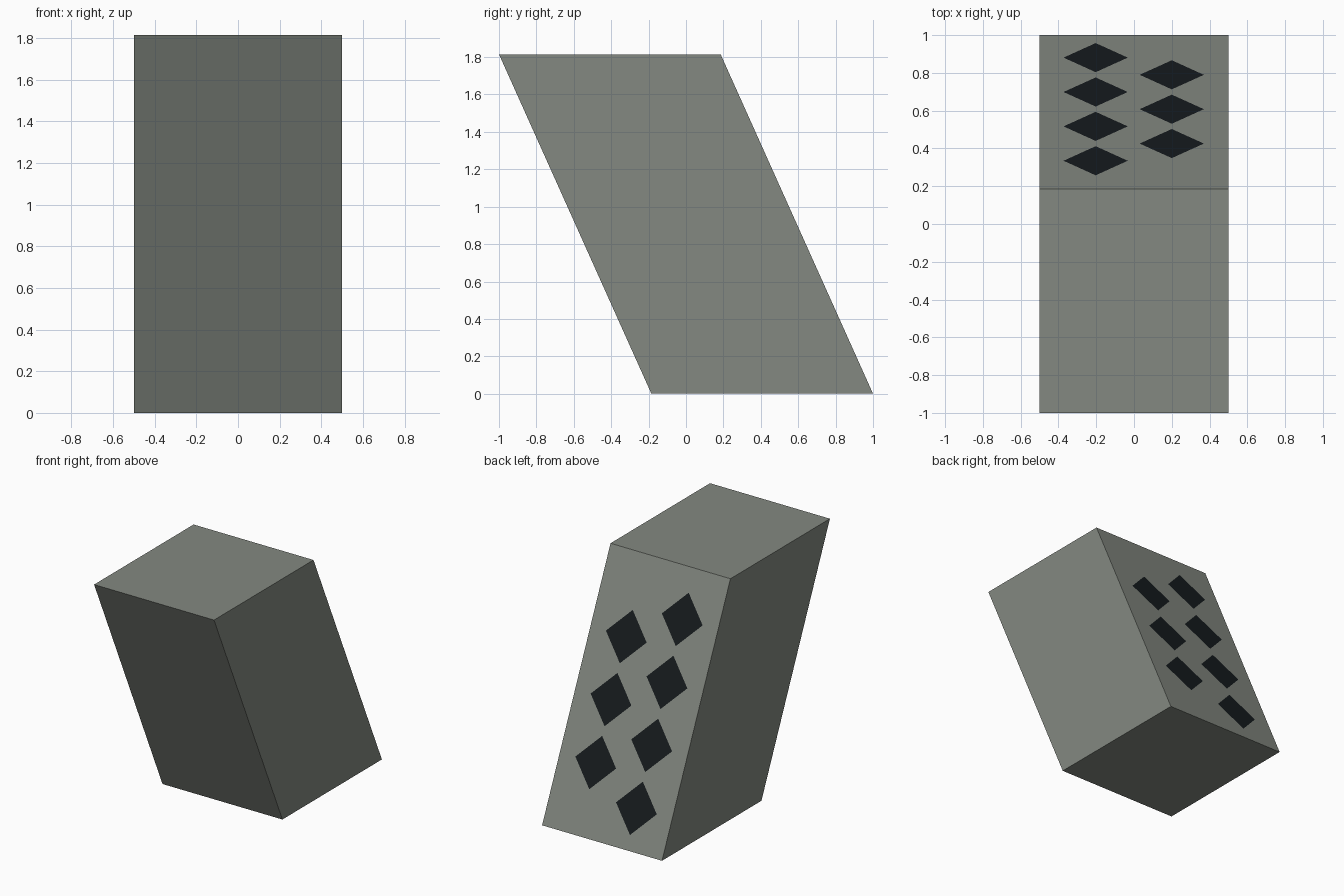
import bpy, bmesh
from mathutils import Vector

if "Cube" in bpy.data.objects:
    bpy.data.objects.remove(bpy.data.objects["Cube"])

HEIGHT = 1.815
SLOPE = HEIGHT / 0.815          # rise per unit of y on the slanted faces


def material(name, colour):
    mat = bpy.data.materials.new(name)
    mat.diffuse_color = (*colour, 1)
    mat.use_nodes = True
    mat.node_tree.nodes["Principled BSDF"].inputs["Base Color"].default_value = mat.diffuse_color
    return mat


def finish(name, bm, mat):
    bmesh.ops.recalc_face_normals(bm, faces=bm.faces)
    mesh = bpy.data.meshes.new(name)
    bm.to_mesh(mesh)
    bm.free()
    obj = bpy.data.objects.new(name, mesh)
    bpy.context.collection.objects.link(obj)
    mesh.materials.append(mat)
    return obj


body_mat = material("grey_body", (0.23, 0.25, 0.22))
dark_mat = material("dark_window", (0.008, 0.011, 0.013))

# Leaning block: side profile extruded across x
bm = bmesh.new()
profile = [(-0.185, 0), (1, 0), (0.185, HEIGHT), (-1, HEIGHT)]
side = bm.faces.new([bm.verts.new((-0.5, y, z)) for y, z in profile])
ext = bmesh.ops.extrude_face_region(bm, geom=[side])
bmesh.ops.translate(bm, vec=(1, 0, 0),
                    verts=[g for g in ext["geom"] if isinstance(g, bmesh.types.BMVert)])
finish("leaning_block", bm, body_mat)

# Diamond windows lying on the slanted back face, in two staggered columns
normal = Vector((0, SLOPE, 1)).normalized()


def diamond(name, x, y):
    bm = bmesh.new()
    corners = [(-0.17, 0), (0, -0.077), (0.17, 0), (0, 0.077)]
    verts = [bm.verts.new(Vector((x + dx, y + dy, (1 - y - dy) * SLOPE)) + normal * 0.002)
             for dx, dy in corners]
    face = bm.faces.new(verts)
    face.normal_update()
    flip = face.normal.dot(normal) < 0
    obj = finish(name, bm, dark_mat)
    if flip != (obj.data.polygons[0].normal.dot(normal) < 0) or \
            obj.data.polygons[0].normal.dot(normal) < 0:
        obj.data.flip_normals()


for column, x, first_y, count in (("left", -0.203, 0.333, 4), ("right", 0.2, 0.424, 3)):
    for i in range(count):
        diamond(f"{column}_window_{i + 1}", x, first_y + 0.182 * i)
